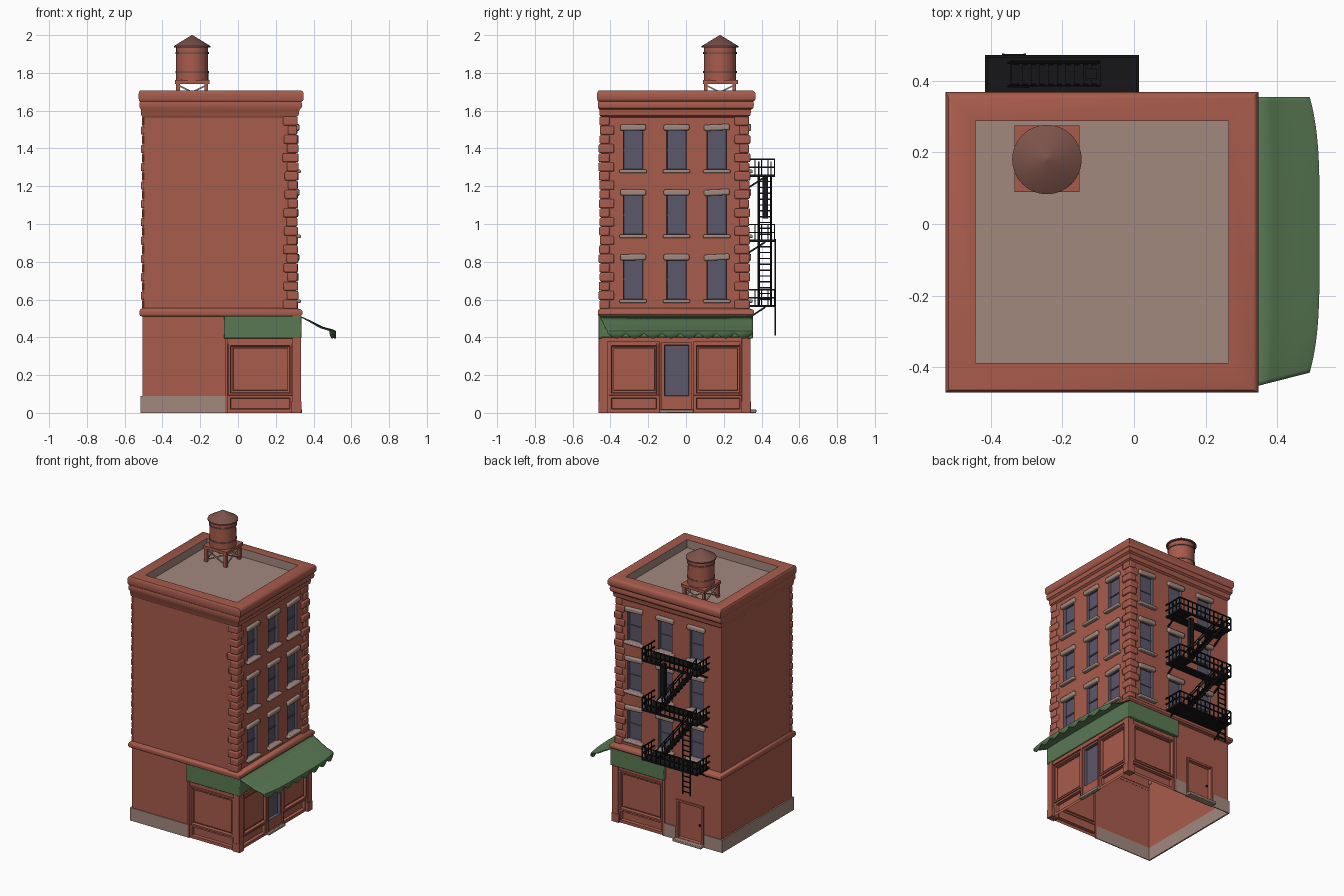
import bpy, bmesh, math, random
from mathutils import Vector, Matrix

random.seed(4)
if "Cube" in bpy.data.objects:
    bpy.data.objects.remove(bpy.data.objects["Cube"])


def material(name, *rgb):
    m = bpy.data.materials.new(name)
    m.use_nodes = True
    m.diffuse_color = (*rgb, 1)
    m.node_tree.nodes["Principled BSDF"].inputs["Base Color"].default_value = (*rgb, 1)
    return m


BRICK = material("brick red", .39, .106, .072)
STONE = material("warm grey stone", .36, .25, .21)
GLASS = material("dusky blue glass", .105, .095, .145)
GREEN = material("awning green", .10, .19, .088)
IRON = material("black iron", .008, .008, .009)
TIMBER = material("dark red timber", .2, .085, .068)


def finish(name, bm, *mats, bevel=0, smooth=False):
    mesh = bpy.data.meshes.new(name)
    bm.to_mesh(mesh)
    bm.free()
    obj = bpy.data.objects.new(name, mesh)
    bpy.context.collection.objects.link(obj)
    for m in mats:
        mesh.materials.append(m)
    if bevel:
        mod = obj.modifiers.new("rounding", "BEVEL")
        mod.width, mod.segments = bevel, 2
    if smooth or bevel:
        bpy.ops.object.select_all(action="DESELECT")
        obj.select_set(True)
        bpy.context.view_layer.objects.active = obj
        bpy.ops.object.shade_smooth_by_angle(angle=math.radians(40))
    return obj


def box(bm, xs, ys, zs, tilt=None):
    size = [b - a for a, b in (xs, ys, zs)]
    mid = Vector([(a + b) / 2 for a, b in (xs, ys, zs)])
    turn = tilt or Matrix()
    bmesh.ops.create_cube(bm, size=1, matrix=Matrix.Translation(mid) @ turn @ Matrix.Diagonal((*size, 1)))


def bar(bm, start, end, width):
    a, b = Vector(start), Vector(end)
    turn = (b - a).to_track_quat("Z", "Y").to_matrix().to_4x4()
    scale = Matrix.Diagonal((width, width, (b - a).length, 1))
    bmesh.ops.create_cube(bm, size=1, matrix=Matrix.Translation((a + b) / 2) @ turn @ scale)


def side_box(bm, axis, along, out, zs, tilt=None):
    # axis 0: a wall facing x, axis 1: a wall facing y
    box(bm, *((out, along) if axis == 0 else (along, out)), zs, tilt)


def loft(rects):
    bm = bmesh.new()
    loops = [[bm.verts.new(p) for p in ((a, c, z), (b, c, z), (b, d, z), (a, d, z))]
             for a, b, c, d, z in rects]
    for low, high in zip(loops, loops[1:]):
        for i in range(4):
            j = (i + 1) % 4
            bm.faces.new((low[i], low[j], high[j], high[i]))
    return bm, loops


UPPER = (-.505, .307, -.45, .327)
GROUND = (-.505, .318, -.452, .33)


def grow(o, z):
    a, b, c, d = UPPER
    return a - o / 2, b + o, c - o / 2, d + o, z


def recessed_wall(rect, z0, z1, openings):
    """Four walls with openings (axis, sign, from, to, bottom, top, depth, material)."""
    bm, _ = loft([(*rect, z0), (*rect, z1)])

    def cut(point, normal):
        geom = bm.verts[:] + bm.edges[:] + bm.faces[:]
        bmesh.ops.bisect_plane(bm, geom=geom, dist=1e-5, plane_co=point, plane_no=normal)

    for axis, sign, u0, u1, b, t, depth, mat in openings:
        for u in (u0, u1):
            cut((u, u, 0), (axis, 1 - axis, 0))
        for z in (b, t):
            cut((0, 0, z), (0, 0, 1))
    bm.normal_update()
    for axis, sign, u0, u1, b, t, depth, mat in openings:
        chosen = []
        for f in bm.faces:
            c = f.calc_center_median()
            if f.normal[axis] * sign > .9 and u0 < c[1 - axis] < u1 and b < c.z < t:
                chosen.append(f)
        for f in chosen:
            f.material_index = mat
        bmesh.ops.inset_region(bm, faces=chosen, thickness=.003, depth=-depth, use_even_offset=True)
    return bm


# Upper storeys with recessed windows
ROWS = [.6, .943, 1.287]
COLUMNS = [(0, y) for y in (-.28, -.05, .163)] + [(1, x) for x in (-.31, -.07, .17)]
windows = [(ax, 1, u - .052, u + .052, z, z + .215, .02, 1) for ax, u in COLUMNS for z in ROWS]
finish("upper_walls", recessed_wall(UPPER, .53, 1.6, windows), BRICK, GLASS)

lintels, sills, sashes = bmesh.new(), bmesh.new(), bmesh.new()
for axis, u in COLUMNS:
    face = UPPER[1 + 2 * axis]
    for z in ROWS:
        tilt = Matrix.Rotation(random.uniform(-.01, .06), 4, "XY"[axis])
        side_box(lintels, axis, (u - .068, u + .068), (face - .01, face + .018), (z + .208, z + .24), tilt)
        side_box(sills, axis, (u - .072, u + .072), (face - .02, face + .026), (z - .018, z + .001))
        side_box(sashes, axis, (u - .05, u + .05), (face - .021, face - .014), (z + .1, z + .108))
finish("window_lintels", lintels, STONE, bevel=.008)
finish("window_sills", sills, STONE, bevel=.006)
finish("window_sashes", sashes, GLASS)

# Rounded corner blocks on the shop side, thin ones on the far corner
quoins = bmesh.new()
count = 21
step = (1.57 - .55) / count
for i in range(count):
    z = .55 + i * step
    for y, s in ((UPPER[2], -1), (UPPER[3], 1)):
        wide_x, wide_y = (.045, .07) if (i + (s > 0)) % 2 else (.065, .045)
        wide_x += random.uniform(-.006, .006)
        out = random.uniform(.006, .014)
        box(quoins, (UPPER[1] - wide_x, UPPER[1] + out), sorted((y + s * out, y - s * wide_y)), (z, z + step * .97))
    box(quoins, (UPPER[0] - .004 - .005 * (i % 2), UPPER[0] + .01), (UPPER[2] - .003, UPPER[2] + .025), (z, z + step * .9))
finish("corner_quoins", quoins, BRICK, bevel=.01)

# Ledge, cornice and roof
ledge = [(0, .51), (.026, .513), (.034, .522), (.034, .538), (.026, .548), (0, .555)]
finish("storey_ledge", loft([grow(*p) for p in ledge])[0], BRICK, smooth=True)

INNER = (-.443, .264, -.388, .288)
cornice = [(0, 1.565), (.014, 1.575), (.018, 1.605), (.03, 1.615), (.033, 1.635), (.028, 1.648),
           (.036, 1.652), (.041, 1.663), (.041, 1.69), (.035, 1.702), (.026, 1.707)]
rects = [grow(*p) for p in cornice]
bm, loops = loft(rects + [(*INNER, 1.707), (*INNER, 1.65)])
for f in bm.faces:
    if all(INNER[0] - .01 < v.co.x < INNER[1] + .01 for v in f.verts):
        f.material_index = 1
bm.faces.new(loops[-1]).material_index = 1
finish("cornice_and_roof", bm, BRICK, STONE, smooth=True)

# Ground floor: shop panels, shop door, back door, stone plinth
shops = [(0, 1, -.395, -.155), (0, 1, .055, .285), (1, -1, -.04, .275), (1, 1, -.04, .275)]
openings = [(*s, .105, .355, .012, 0) for s in shops] + [(*s, .02, .08, .02, 0) for s in shops]
openings += [(0, 1, -.115, .015, .09, .36, .02, 2), (1, 1, -.355, -.175, .02, .27, .012, 0)]
bm = recessed_wall(GROUND, 0, .53, openings)
geom = bm.verts[:] + bm.edges[:] + bm.faces[:]
bmesh.ops.bisect_plane(bm, geom=geom, dist=1e-5, plane_co=(-.07, 0, 0), plane_no=(1, 0, 0))
for f in bm.faces:
    c = f.calc_center_median()
    in_back_door = -.36 < c.x < -.17 and c.y > 0
    if c.z < .09 and c.x < -.07 and not in_back_door:
        f.material_index = 1
finish("ground_walls", bm, BRICK, STONE, GLASS)

plinth = bmesh.new()
box(plinth, (-.515, -.505), (-.456, .334), (0, .09))
box(plinth, (-.515, -.07), (-.458, -.452), (0, .09))
box(plinth, (-.515, -.375), (.33, .336), (0, .09))
box(plinth, (-.155, -.07), (.33, .336), (0, .09))
finish("stone_plinth", plinth, STONE)

# Raised trims around the openings and corner pilasters
trims = bmesh.new()


def frame(axis, sign, u0, u1, b, t, wide, out):
    wall = GROUND[1 + 2 * axis] if sign > 0 else GROUND[2 * axis]
    depth = sorted((wall - sign * .004, wall + sign * out))
    for along, zs in (((u0 - wide, u0), (b - wide, t + wide)), ((u1, u1 + wide), (b - wide, t + wide)),
                      ((u0, u1), (t, t + wide)), ((u0, u1), (b - wide, b))):
        side_box(trims, axis, along, depth, zs)


for s in shops:
    frame(*s, .105, .355, .012, .008)
    inner = (s[0], s[1], s[2] + .015, s[3] - .015)
    frame(*inner, .12, .34, .005, -.006)
frame(0, 1, -.127, .027, .02, .372, .012, .01)
frame(1, 1, -.355, -.175, .02, .27, .014, .01)
for y in ((-.462, -.415), (.295, .341)):
    box(trims, (.288, .333), y, (0, .53))
    box(trims, (.28, .337), (y[0] - .002, y[1] + .002), (0, .06))
for y in ((-.46, -.45), (.328, .338)):
    box(trims, (-.07, -.055), y, (0, .4))
box(trims, (.31, .328), (-.45, .33), (.375, .4))
finish("shopfront_trim", trims, BRICK, bevel=.003)

door_bits = bmesh.new()
box(door_bits, (-.375, -.155), (.32, .372), (0, .018))
box(door_bits, (.31, .34), (-.14, .04), (0, .018))
finish("door_steps", door_bits, STONE, bevel=.004)
knob = bmesh.new()
bmesh.ops.create_uvsphere(knob, u_segments=10, v_segments=6, radius=.008, matrix=Matrix.Translation((-.335, .325, .14)))
finish("back_door_knob", knob, IRON, smooth=True)

# Awning: wrapped fascia band and bowed, scalloped canopy
band = bmesh.new()
for y in ((-.464, -.445), (.32, .355)):
    box(band, (-.075, .337), y, (.395, .512))
box(band, (.31, .336), (-.455, .35), (.4, .512))
finish("awning_band", band, GREEN, bevel=.004)

canopy = bmesh.new()
segments, scallops = 64, 8
previous = None
for i in range(segments + 1):
    s = i / segments
    t = 2 * s - 1
    reach = .185 - .028 * t ** 4
    hem = .42 - .026 * abs(math.sin(math.pi * scallops * s))
    points = [(0, .512), (.3, .487), (.65, .455), (.92, .442), (1, .434), (1, hem)]
    column = []
    for f, z in points:
        y0, y1 = -.455 + .04 * f, .355
        column.append(canopy.verts.new((.333 + reach * f, y0 + (y1 - y0) * s, z)))
    if previous:
        for k in range(len(points) - 1):
            canopy.faces.new((previous[k], previous[k + 1], column[k + 1], column[k]))
    previous = column
canopy = finish("awning_canopy", canopy, GREEN, smooth=True)
canopy.modifiers.new("cloth", "SOLIDIFY").thickness = .006

# Water tank on a braced stand
TX, TY = -.243, .18


def drum(bm, r0, r1, z0, z1):
    bmesh.ops.create_cone(bm, cap_ends=True, segments=32, radius1=r0, radius2=r1, depth=z1 - z0,
                          matrix=Matrix.Translation((TX, TY, (z0 + z1) / 2)))


tank, hoops, lid, stand, braces = [bmesh.new() for _ in range(5)]
drum(tank, .086, .084, 1.76, 1.945)
for z in (1.8, 1.9):
    drum(hoops, .089, .089, z, z + .01)
drum(lid, .097, .097, 1.934, 1.942)
drum(lid, .097, .002, 1.942, 2)
box(stand, (TX - .091, TX + .091), (TY - .091, TY + .095), (1.742, 1.762))
corners = [(TX + a * .075, TY + b * .075) for a, b in ((-1, -1), (1, -1), (1, 1), (-1, 1))]
for i, p in enumerate(corners):
    q = corners[(i + 1) % 4]
    bar(stand, (*p, 1.65), (*p, 1.745), .02)
    bar(braces, (*p, 1.66), (*q, 1.735), .008)
    bar(braces, (*q, 1.66), (*p, 1.735), .008)
finish("tank_drum", tank, BRICK, smooth=True)
finish("tank_hoops", hoops, TIMBER, smooth=True)
finish("tank_roof", lid, TIMBER, smooth=True)
finish("tank_stand", stand, BRICK)
finish("tank_braces", braces, STONE)

# Fire escape: landings, railings, stairs and drop ladder
LEVELS = [.56, .905, 1.25]
X0, X1, Y0, Y1 = -.413, .011, .33, .468
landings, rails, stairs, ladder = [bmesh.new() for _ in range(4)]
for n, z in enumerate(LEVELS):
    zs = (z, z + .012)
    if n == 0:
        box(landings, (X0, X1), (Y0, Y1), zs)
    else:
        for xs, ys in (((X0, -.345), (Y0, Y1)), ((-.095, X1), (Y0, Y1)),
                       ((-.345, -.095), (Y0, .385)), ((-.345, -.095), (.455, Y1))):
            box(landings, xs, ys, zs)
    for x in (X0 + .02, X1 - .02):
        bar(landings, (x, UPPER[3], z - .06), (x, .42, z), .009)
    for h in (.05, .092):
        path = [(X0, Y0, z + h), (X0, Y1, z + h), (X1, Y1, z + h), (X1, Y0, z + h)]
        for a, b in zip(path, path[1:]):
            bar(rails, a, b, .007)
    posts = [(X0 + (X1 - X0) * i / 12, Y1) for i in range(13)]
    posts += [(x, Y0 + (Y1 - Y0) * i / 4) for x in (X0, X1) for i in range(1, 4)]
    for p in posts:
        bar(rails, (*p, z), (*p, z + .092), .006)

for low, high in zip(LEVELS, LEVELS[1:]):
    foot, head = Vector((-.085, 0, low + .01)), Vector((-.35, 0, high + .005))
    for y in (.385, .45):
        offset = Vector((0, y, 0))
        bar(stairs, foot + offset, head + offset, .012)
        lift = offset + Vector((0, 0, .075))
        bar(stairs, foot + lift, head + lift, .007)
        for k in range(5):
            p = foot.lerp(head, k / 4) + offset
            bar(stairs, p, p + Vector((0, 0, .075)), .006)
    for k in range(1, 11):
        p = foot.lerp(head, k / 11)
        box(stairs, (p.x - .016, p.x + .016), (.385, .45), (p.z - .003, p.z + .004))
bar(stairs, (-.12, .42, 1.03), (-.12, .42, 1.25), .03)

for x in (-.365, -.305):
    bar(ladder, (x, .472, .41), (x, .472, .92), .007)
for k in range(14):
    z = .43 + k * .036
    bar(ladder, (-.365, .472, z), (-.305, .472, z), .006)
for name, part in (("escape_landings", landings), ("escape_railings", rails),
                   ("escape_stairs", stairs), ("escape_ladder", ladder)):
    finish(name, part, IRON)
